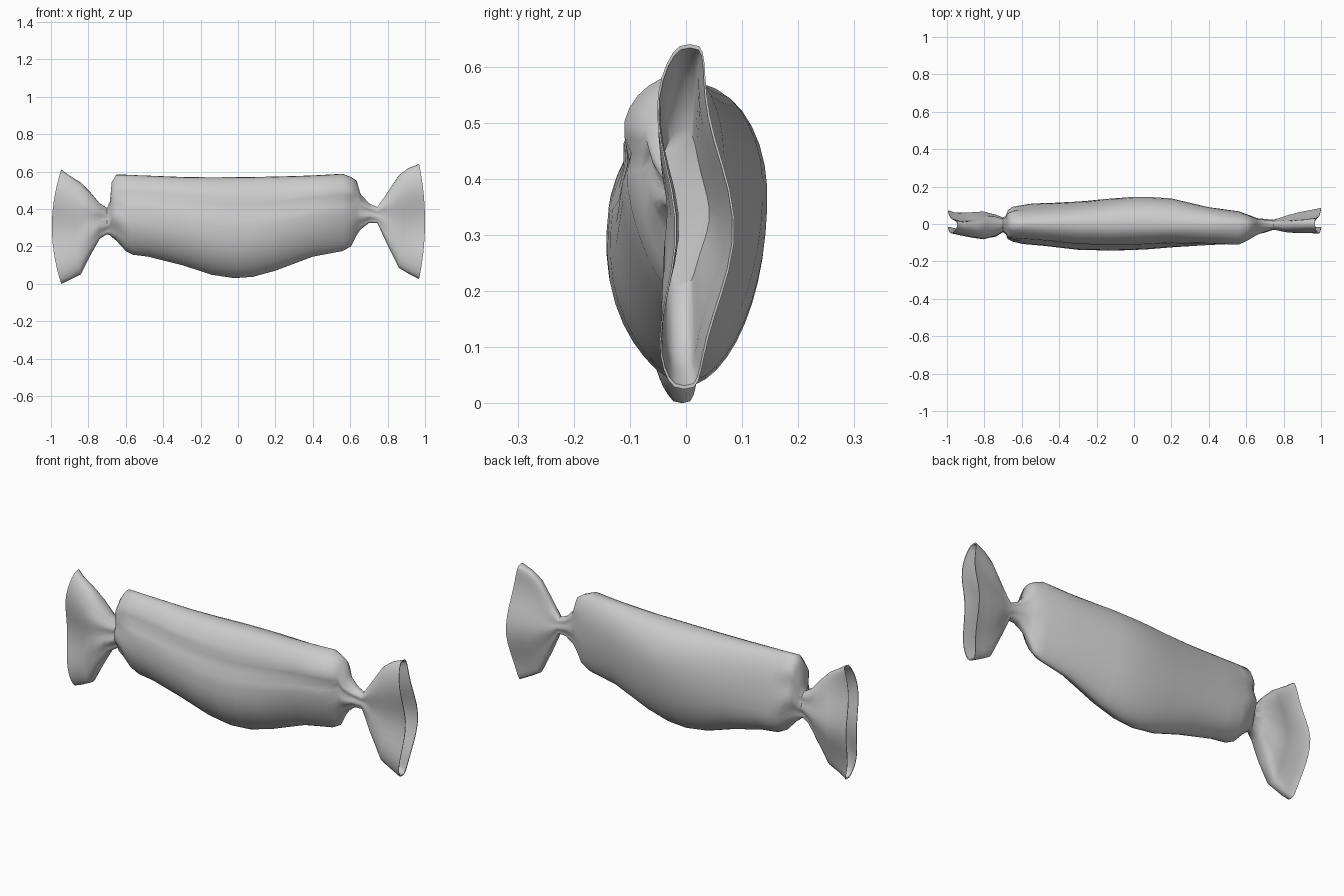
import bpy, bmesh
from math import sin, cos, pi, exp

if "Cube" in bpy.data.objects:
    bpy.data.objects.remove(bpy.data.objects["Cube"])

SEG = 40
# sections along the wrapper: x, z bottom, z top, y front, y back
LEFT_FAN = [
    (-.945, .00, .61, -.05, .068), (-.91, .015, .585, -.057, .055),
    (-.84, .05, .54, -.08, .06), (-.79, .15, .49, -.088, .065),
    (-.74, .24, .43, -.065, .045)]
BODY = [
    (-.70, .265, .405, -.04, .03), (-.685, .26, .44, -.05, .04),
    (-.675, .25, .545, -.075, .065), (-.65, .23, .583, -.09, .085),
    (-.60, .175, .583, -.105, .10), (-.56, .155, .581, -.11, .108),
    (-.48, .145, .578, -.117, .112), (-.30, .10, .571, -.138, .12),
    (-.14, .048, .569, -.142, .135), (-.02, .03, .57, -.14, .144),
    (.08, .037, .571, -.135, .145), (.20, .07, .573, -.125, .137),
    (.40, .145, .579, -.115, .09), (.56, .175, .588, -.112, .068),
    (.605, .20, .57, -.09, .052), (.635, .26, .55, -.07, .04),
    (.655, .29, .48, -.058, .03), (.70, .325, .43, -.042, .024)]
RIGHT_FAN = [
    (.745, .325, .41, -.03, .02), (.80, .205, .49, -.045, .04),
    (.86, .085, .58, -.05, .058), (.91, .055, .618, -.048, .068),
    (.968, .025, .64, -.055, .082)]


def ramp(x, a, b):
    return min(1, max(0, (x - a) / (b - a)))


def profile(t, mid, low, high):
    """Half width at height t (-1..1), widest at mid, own sharpness below and above."""
    u = (t - mid) / (1 - mid) if t > mid else (mid - t) / (1 + mid)
    return max(0, 1 - u * u) ** ((high if t > mid else low) / 2)


def ring(bm, row, shrink=1.0):
    x, zb, zt, yf, yb = row
    zc, hz = (zt + zb) / 2, (zt - zb) / 2
    yc = (yf + yb) / 2 if abs(x) > .7 else 0
    fan = ramp(abs(x), .74, .9)
    body = ramp(.70 - abs(x), 0, .08)
    neck = exp(-((abs(x) - .70) / .07) ** 2)      # pleats gather at the twists
    ends = ramp(abs(x), .15, .6) * body           # body corners pinch to a seam
    mid_front = body * (-.12 + .6 * ramp(x, .2, .55))
    mid_back = body * (-.4 + .65 * ramp(x, -.5, .0))
    verts = []
    for i in range(SEG):
        a = 2 * pi * i / SEG
        t, s = cos(a), sin(a)
        back = s > 0
        low = .75 - .15 * fan + body * (.35 if back else .6)
        high = .75 - .15 * fan + body * .15 + .15 * ends
        w = profile(t, mid_back if back else mid_front, low, high)
        if abs(s) < 1e-6:
            w = 0
        pleat = 1 + .14 * neck * cos(7 * a + .6)
        crease = 1 - .12 * body * exp(-((t - .38 + .15 * x) / .12) ** 2) * (not back)
        y = yc + ((yb - yc) if back else (yf - yc)) * (1 - .22 * fan) * w * pleat * crease * shrink
        y += fan * .02 * cos(2.6 * t * pi / 2 + .3)   # wavy fan
        z = zc + hz * t * (1 - (1 - shrink) * .3)
        bulge = fan * (1 - t * t) * (.032 if x > 0 else .05)
        verts.append(bm.verts.new((x + (bulge if x > 0 else -bulge), y, z)))
    return verts


def loft(bm, rings):
    for a, b in zip(rings, rings[1:]):
        for i in range(SEG):
            j = (i + 1) % SEG
            bm.faces.new((a[i], a[j], b[j], b[i]))


# one continuous wrapper with hollow fan ends
bm = bmesh.new()
inner_left = [ring(bm, r, .93) for r in reversed(LEFT_FAN[:4])]
outer = [ring(bm, r) for r in LEFT_FAN + BODY + RIGHT_FAN]
inner_right = [ring(bm, r, .93) for r in reversed(RIGHT_FAN[1:])]
rings = inner_left + outer + inner_right
loft(bm, rings)
bm.faces.new(rings[0])
bm.faces.new(rings[-1])
bmesh.ops.recalc_face_normals(bm, faces=bm.faces)
mesh = bpy.data.meshes.new("candy_wrapper")
bm.to_mesh(mesh)
bm.free()
wrapper = bpy.data.objects.new("candy_wrapper", mesh)
bpy.context.collection.objects.link(wrapper)
bpy.context.view_layer.objects.active = wrapper
wrapper.select_set(True)
bpy.ops.object.shade_smooth_by_angle(angle=pi / 3)
